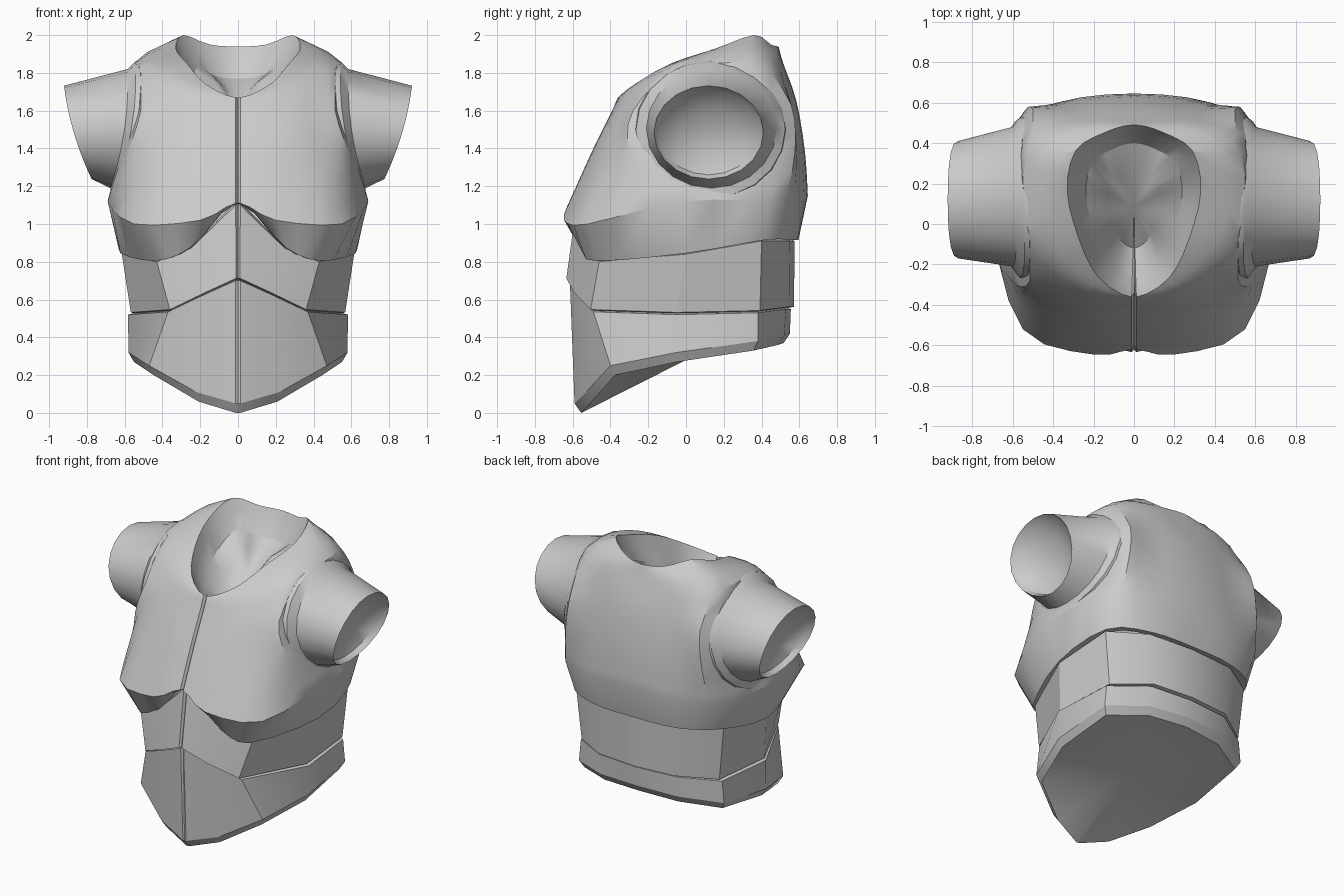
import bpy, bmesh, math
from mathutils import Vector

if "Cube" in bpy.data.objects:
    bpy.data.objects.remove(bpy.data.objects["Cube"])


def spline(a, b, c, d, t):
    return 0.5 * (2*b + (c-a)*t + (2*a-5*b+4*c-d)*t*t + (3*b-a-3*c+d)*t**3)


def full_ring(half, steps=1, groove=0.0):
    """Mirror a half section (front centre to back centre), refine it, cut a centre groove."""
    h = [Vector(p) for p in half]
    pts = h + [Vector((-p.x, p.y, p.z)) for p in h[-2:0:-1]]
    n = len(pts)
    out = [spline(pts[i-1], pts[i], pts[(i+1) % n], pts[(i+2) % n], k/steps)
           for i in range(n) for k in range(steps)]
    c = out[0]
    side = Vector((0.012, 0, 0))
    return [c + Vector((0, groove, 0)), c + side] + out[1:] + [c - side]


def spline_rows(rows, steps):
    out = []
    for i in range(len(rows)-1):
        a, b = rows[max(i-1, 0)], rows[i]
        c, d = rows[i+1], rows[min(i+2, len(rows)-1)]
        for k in range(steps):
            out.append([spline(*q, k/steps) for q in zip(a, b, c, d)])
    return out + [rows[-1]]


def scaled(ring, sx, sy, dz=0.0, cy=0.0):
    return [Vector((p.x*sx, cy+(p.y-cy)*sy, p.z+dz)) for p in ring]


def loft(name, rows, start=None, end=None, angle=28):
    bm = bmesh.new()
    vs = [[bm.verts.new(p) for p in r] for r in rows]
    n = len(vs[0])
    for a, b in zip(vs, vs[1:]):
        for i in range(n):
            j = (i+1) % n
            bm.faces.new((a[i], a[j], b[j], b[i]))
    for ring, tip in ((vs[0], start), (vs[-1], end)):
        if tip is not None:
            c = bm.verts.new(tip)
            for i in range(n):
                bm.faces.new((ring[i], ring[(i+1) % n], c))
    bmesh.ops.recalc_face_normals(bm, faces=bm.faces)
    me = bpy.data.meshes.new(name)
    bm.to_mesh(me)
    bm.free()
    ob = bpy.data.objects.new(name, me)
    bpy.context.collection.objects.link(ob)
    bpy.ops.object.select_all(action='DESELECT')
    ob.select_set(True)
    bpy.context.view_layer.objects.active = ob
    bpy.ops.object.shade_smooth_by_angle(angle=math.radians(angle))
    return ob


# Half sections, front centre to back centre
hem = [(0, -.59, .05), (.22, -.53, .11), (.47, -.40, .25), (.58, -.05, .32),
       (.56, .38, .38), (.3, .52, .41), (0, .55, .42)]
belt = [(0, -.615, .70), (.18, -.575, .625), (.37, -.49, .535), (.582, -.05, .52),
        (.545, .38, .53), (.3, .53, .55), (0, .555, .55)]
ribs = [(0, -.58, 1.10), (.25, -.53, .87), (.43, -.46, .80), (.615, 0, .84),
        (.57, .40, .91), (.33, .55, .91), (0, .575, .91)]
chest = [
    [(0, -.62, 1.11), (.2, -.645, 1.02), (.55, -.52, 1.0), (.69, -.02, 1.12),
     (.62, .45, 1.12), (.38, .6, 1.12), (0, .645, 1.15)],
    [(0, -.50, 1.38), (.25, -.48, 1.38), (.48, -.38, 1.38), (.61, -.2, 1.38),
     (.58, .50, 1.38), (.36, .59, 1.38), (0, .63, 1.38)],
    [(0, -.40, 1.58), (.22, -.39, 1.58), (.43, -.31, 1.6), (.54, -.2, 1.6),
     (.55, .49, 1.62), (.33, .55, 1.65), (0, .585, 1.65)],
    [(0, -.37, 1.65), (.22, -.32, 1.7), (.42, -.17, 1.79), (.53, 0, 1.84),
     (.53, .34, 1.86), (.33, .48, 1.88), (0, .515, 1.85)],
    [(0, -.36, 1.67), (.17, -.27, 1.74), (.27, -.08, 1.85), (.33, .16, 1.93),
     (.29, .36, 2.0), (.15, .45, 1.95), (0, .49, 1.94)]]

# Lower belly and hip plate, closed underneath
h, b = full_ring(hem), full_ring(belt, 1, .012)
loft("hip_plate", [scaled(h, .95, .94, -.05), h, b, scaled(b, .93, .93, .01)],
     start=(0, 0, .28))

# Waist plate, overlapping the hip plate in front
w, r = scaled(b, .975, 1.03, .012), full_ring(ribs, 1, .02)
loft("waist_plate", [scaled(b, .9, .93), w, r, scaled(r, .93, .93, .02)])

# Chest and upper back with hollow neck
band = scaled(full_ring(ribs, 3), 1.012, 1.035, .005)
rows = spline_rows([full_ring(c, 3, .02) for c in chest], 3)
rim = rows[-1]
bowl = [scaled(rim, .90, .93, -.07, .08), scaled(rim, .72, .78, -.17, .08),
        scaled(rim, .4, .45, -.24, .08)]
loft("chest_plate", [scaled(band, .92, .92, .01), band] + rows + bowl,
     end=(0, .08, 1.57))


# Sleeves: flared root, tube, hollow end
def oval(cy, cz, ry, rz, x0, x1, x2, n=20):
    out = []
    for i in range(n):
        a = 2*math.pi*i/n
        s = math.sin(a)
        out.append(Vector((x0+x1*s+x2*s*s, cy+ry*math.cos(a), cz+rz*s)))
    return out


sleeve = [oval(.13, 1.5, .37, .34, .50, -.07, .05),
          oval(.13, 1.5, .40, .365, .54, -.07, .05),
          oval(.13, 1.5, .395, .36, .565, -.065, .045),
          oval(.135, 1.505, .345, .315, .60, -.045, .03),
          oval(.12, 1.485, .29, .247, .87, .073, -.022),
          oval(.12, 1.485, .265, .225, .83, .07, -.02),
          oval(.12, 1.485, .15, .13, .76, .04, 0)]
for side, sx in (("left", 1), ("right", -1)):
    loft(side + "_sleeve", [[Vector((p.x*sx, p.y, p.z)) for p in ring] for ring in sleeve],
         end=(.74*sx, .12, 1.485), angle=35)
